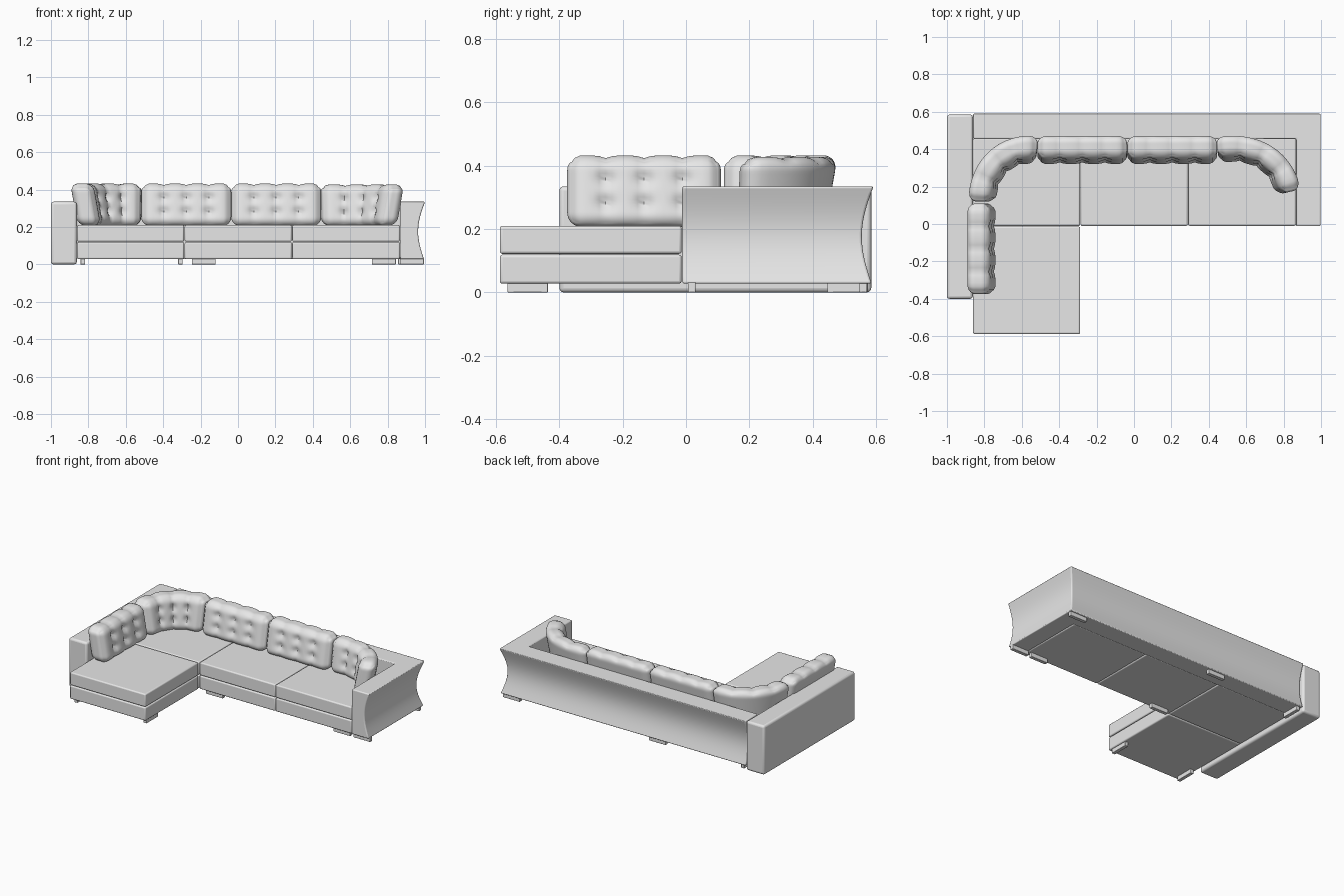
import bpy
import bmesh
from math import sin, pi, exp
from mathutils import Vector

cube = bpy.data.objects.get("Cube")
if cube:
    bpy.data.objects.remove(cube, do_unlink=True)

fabric = bpy.data.materials.new("light grey fabric")
fabric.use_nodes = True
GREY = (0.8, 0.8, 0.8, 1)
fabric.diffuse_color = GREY
fabric.node_tree.nodes["Principled BSDF"].inputs["Base Color"].default_value = GREY


def finish(name, bm, bevel=0.0, angle=40):
    """Turn a bmesh into a smooth-shaded object, optionally with soft edges."""
    bmesh.ops.recalc_face_normals(bm, faces=bm.faces)
    mesh = bpy.data.meshes.new(name)
    bm.to_mesh(mesh)
    bm.free()
    mesh.materials.append(fabric)
    obj = bpy.data.objects.new(name, mesh)
    bpy.context.collection.objects.link(obj)
    if bevel:
        mod = obj.modifiers.new("soft edges", "BEVEL")
        mod.width = bevel
        mod.segments = 3
        mod.limit_method = "ANGLE"
        mod.angle_limit = 0.7
    bpy.ops.object.select_all(action="DESELECT")
    obj.select_set(True)
    bpy.context.view_layer.objects.active = obj
    bpy.ops.object.shade_smooth_by_angle(angle=angle * pi / 180)
    return obj


def box(name, x, y, z, bevel=0.008):
    """Box given by its (min, max) range on each axis."""
    bm = bmesh.new()
    bmesh.ops.create_cube(bm, size=1)
    for v in bm.verts:
        v.co = [(a + b) / 2 + c * (b - a) for (a, b), c in zip((x, y, z), v.co)]
    return finish(name, bm, bevel)


def cushion(name, path, thick=0.062, low=0.207, high=0.433):
    """Tufted back cushion bent along a cubic path; its back is left of the path."""
    p0, p1, p2, p3 = [Vector(p) for p in path]
    length = ((p1 - p0).length + (p2 - p1).length + (p3 - p2).length) / 2
    half = Vector((length, thick, (high - low) / 2))
    radius = 0.045
    core = half - Vector((radius,) * 3)
    bm = bmesh.new()
    bmesh.ops.create_cube(bm, size=2)
    bmesh.ops.subdivide_edges(bm, edges=bm.edges, cuts=23, use_grid_fill=True)
    for vert in bm.verts:
        u, v, w = vert.co
        # Rounded block
        p = Vector((u * half.x, v * half.y, w * half.z))
        inner = Vector([max(-c, min(c, q)) for c, q in zip(core, p)])
        p = inner + (p - inner).normalized() * radius
        # Puffed panels between the tuft columns
        crease = 1 - abs(sin(2 * pi * u)) ** 0.6
        p.z -= 0.009 * crease * max(0, w) ** 4
        if v < 0:
            p.y += 0.008 * crease * -v
        # Buttons pulled into the front
        if v < -0.9:
            for col in (-0.5, 0, 0.5):
                for row in (-1 / 3, 1 / 3):
                    d2 = (p.x - col * half.x) ** 2 + (p.z - row * half.z) ** 2
                    p.y += 0.018 * exp(-d2 / 0.0005)
        # Lean back, then bend along the path
        p.y += 0.02 * p.z / half.z
        t = (p.x / half.x + 1) / 2
        s = 1 - t
        spot = s**3 * p0 + 3 * s * s * t * p1 + 3 * s * t * t * p2 + t**3 * p3
        way = s * s * (p1 - p0) + 2 * s * t * (p2 - p1) + t * t * (p3 - p2)
        way.normalize()
        vert.co = (spot.x - way.y * p.y, spot.y + way.x * p.y, (low + high) / 2 + p.z)
    return finish(name, bm, angle=60)


def straight(a, b):
    a, b = Vector(a), Vector(b)
    return [a.lerp(b, i / 3) for i in range(4)]


# Seats: two stacked layers for each module
LAYERS = {"base": (0.028, 0.119), "seat": (0.122, 0.21)}
MODULES = {
    "right": ((-0.86, -0.288), (-0.01, 0.46)),
    "middle": ((-0.285, 0.287), (-0.01, 0.46)),
    "left": ((0.29, 0.865), (-0.01, 0.46)),
    "chaise": ((-0.86, -0.288), (-0.588, -0.014)),
}
for module, (xr, yr) in MODULES.items():
    for layer, zr in LAYERS.items():
        box(f"{module}_{layer}", xr, yr, zr)

# Plain right arm
box("right_arm", (-1, -0.862), (-0.4, 0.585), (0, 0.335), 0.014)

# Back and left arm in one L shape with a hollowed outer face
bm = bmesh.new()
rings = []
STEPS = 12
for i in range(STEPS + 1):
    t = i / STEPS
    z = 0.028 + t * 0.307
    hollow = 0.034 * sin(pi * t) + 0.006 * (1 - t)
    xo, yo = 1 - hollow, 0.592 - hollow
    outline = [(-0.86, 0.455), (-0.86, yo), (xo, yo),
               (xo, -0.012), (0.867, -0.012), (0.867, 0.455)]
    rings.append([bm.verts.new((x, y, z)) for x, y in outline])
for lower, upper in zip(rings, rings[1:]):
    for j in range(6):
        k = (j + 1) % 6
        bm.faces.new((lower[j], lower[k], upper[k], upper[j]))
bm.faces.new(rings[0])
bm.faces.new(rings[-1])
finish("back_and_left_arm", bm, 0.007)

# Back cushions
cushion("right_cushion", straight((-0.815, -0.375), (-0.815, 0.11)))
cushion("corner_cushion", [(-0.81, 0.12), (-0.81, 0.29), (-0.69, 0.415), (-0.518, 0.395)])
cushion("middle_right_cushion", straight((-0.517, 0.395), (-0.036, 0.395)))
cushion("middle_left_cushion", straight((-0.036, 0.395), (0.445, 0.395)))
cushion("left_end_cushion", [(0.445, 0.395), (0.62, 0.425), (0.78, 0.36), (0.825, 0.17)],
        thick=0.057, high=0.428)

# Feet: short bars, running along x or along y
ALONG_X = [(-0.183, 0.018), (0.78, 0.018), (0.93, 0.018), (0.92, 0.56), (-0.183, 0.56)]
ALONG_Y = [(-0.83, -0.5), (-0.308, -0.5), (-0.83, 0.51)]
for feet, hx, hy in ((ALONG_X, 0.064, 0.012), (ALONG_Y, 0.012, 0.064)):
    for x, y in feet:
        box("foot", (x - hx, x + hx), (y - hy, y + hy), (0, 0.032), 0.003)
